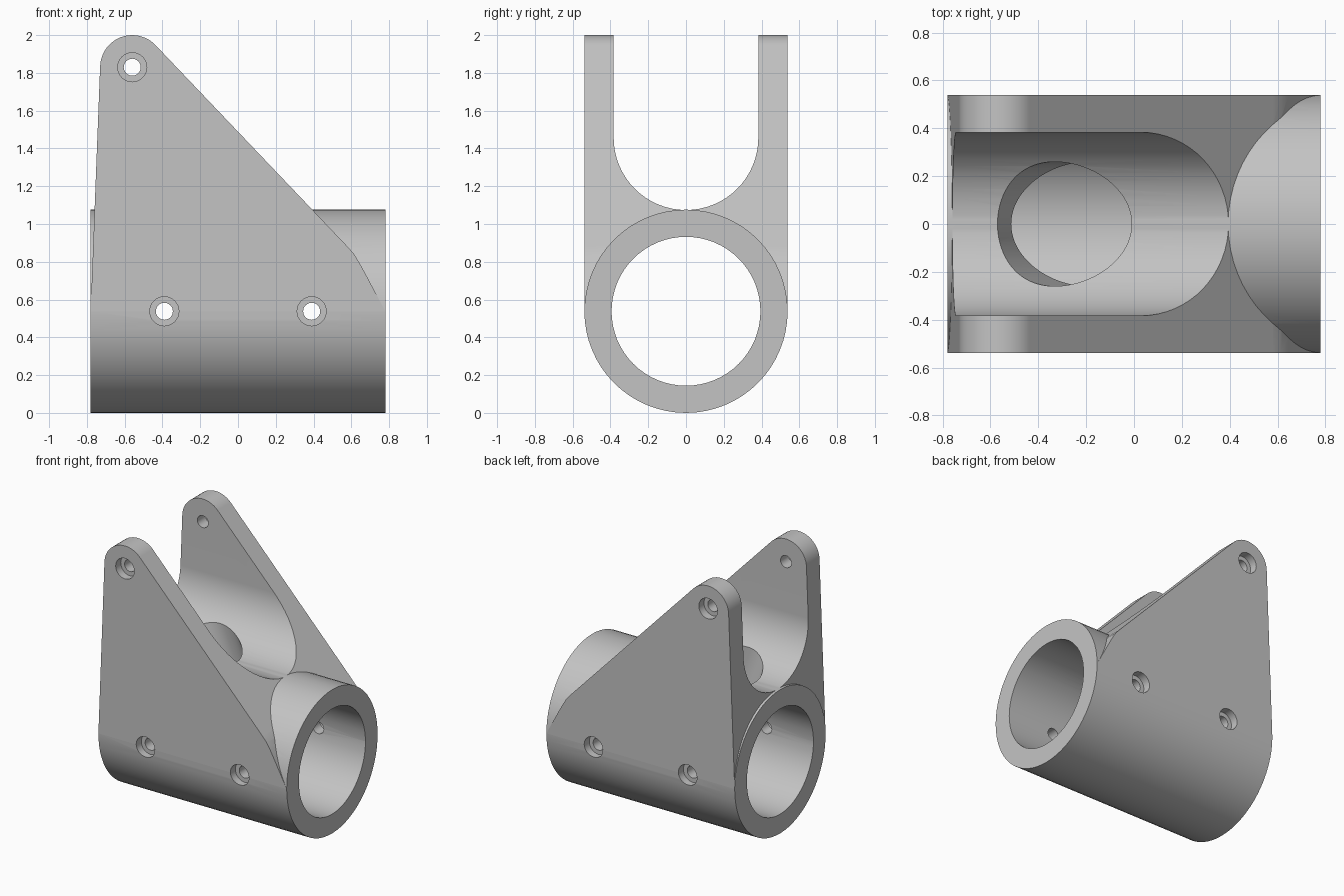
import bpy, bmesh, math
from mathutils import Vector, Matrix

if "Cube" in bpy.data.objects:
    bpy.data.objects.remove(bpy.data.objects["Cube"], do_unlink=True)

R, BORE, HALF = 0.538, 0.394, 0.78      # tube outer radius, bore radius, half length
SLOT, FLOOR = 0.383, 1.074              # channel half width and floor height

grey = bpy.data.materials.new("grey_metal")
grey.use_nodes = True
colour = (0.55, 0.55, 0.55, 1)
grey.diffuse_color = colour
grey.node_tree.nodes["Principled BSDF"].inputs["Base Color"].default_value = colour


def finish(name, bm):
    bmesh.ops.recalc_face_normals(bm, faces=bm.faces[:])
    mesh = bpy.data.meshes.new(name)
    bm.to_mesh(mesh)
    bm.free()
    mesh.materials.append(grey)
    obj = bpy.data.objects.new(name, mesh)
    bpy.context.collection.objects.link(obj)
    return obj


def prism(name, points, depth):
    """Extrude a closed profile of 3D points along the depth vector."""
    bm = bmesh.new()
    face = bm.faces.new([bm.verts.new(p) for p in points])
    ext = bmesh.ops.extrude_face_region(bm, geom=[face])
    moved = [v for v in ext["geom"] if isinstance(v, bmesh.types.BMVert)]
    bmesh.ops.translate(bm, verts=moved, vec=depth)
    return finish(name, bm)


def cylinder(name, start, end, radius, sides):
    axis = Vector(end) - Vector(start)
    turn = axis.to_track_quat('Z', 'Y').to_matrix().to_4x4()
    bm = bmesh.new()
    bmesh.ops.create_cone(bm, cap_ends=True, segments=sides, radius1=radius, radius2=radius,
                          depth=axis.length,
                          matrix=Matrix.Translation((Vector(start) + Vector(end)) / 2) @ turn)
    return finish(name, bm)


def arc(cx, cy, r, a0, a1, n):
    return [(cx + r * math.cos(math.radians(a0 + (a1 - a0) * i / n)),
             cy + r * math.sin(math.radians(a0 + (a1 - a0) * i / n))) for i in range(n + 1)]


def boolean(target, tool, operation):
    mod = target.modifiers.new("bool", 'BOOLEAN')
    mod.operation, mod.solver, mod.object = operation, 'EXACT', tool
    bpy.ops.object.select_all(action='DESELECT')
    bpy.context.view_layer.objects.active = target
    target.select_set(True)
    bpy.ops.object.modifier_apply(modifier=mod.name)
    bpy.data.objects.remove(tool, do_unlink=True)


# Triangular cheek plates with rounded top
side = [(-HALF, R)] + arc(-0.56, 1.83, 0.17, 178, 43.6, 20)
side += [(0.58, 0.88), (0.615, 0.84), (0.645, 0.79), (0.67, 0.745), (HALF, R)]
bracket = prism("clevis_bracket", [(x, -R, z) for x, z in side], (0, 2 * R, 0))

# Round-bottomed channel between the cheeks
channel = [(SLOT, 2.3)] + arc(0, FLOOR + SLOT, SLOT, 0, -180, 32) + [(-SLOT, 2.3)]
boolean(bracket, prism("channel_cutter", [(-1, y, z) for y, z in channel], (2, 0, 0)), 'DIFFERENCE')

# Tube body and its bore
boolean(bracket, cylinder("tube", (-HALF, 0, R), (HALF, 0, R), R, 64), 'UNION')
boolean(bracket, cylinder("bore_cutter", (-1, 0, R), (1, 0, R), BORE, 64), 'DIFFERENCE')

# Slanted opening from channel floor into the bore
tilt = Vector((-math.sin(math.radians(22)), 0, math.cos(math.radians(22))))
mid = Vector((-0.29, 0, FLOOR))
boolean(bracket, cylinder("opening_cutter", mid - tilt * 0.42, mid + tilt * 0.5, 0.26, 64),
        'DIFFERENCE')

# Counterbored bolt holes through both sides
for x, z in ((-0.56, 1.83), (-0.39, R), (0.39, R)):
    boolean(bracket, cylinder("bolt_cutter", (x, -1, z), (x, 1, z), 0.045, 32), 'DIFFERENCE')
    for s in (-1, 1):
        boolean(bracket, cylinder("counterbore_cutter", (x, s * (R - 0.06), z), (x, s, z), 0.077, 32),
                'DIFFERENCE')

# Smooth curved walls, crisp edges
bpy.ops.object.select_all(action='DESELECT')
bracket.select_set(True)
bpy.context.view_layer.objects.active = bracket
bpy.ops.object.shade_smooth_by_angle(angle=math.radians(25))
weighted = bracket.modifiers.new("weighted_normals", 'WEIGHTED_NORMAL')
weighted.keep_sharp = True
